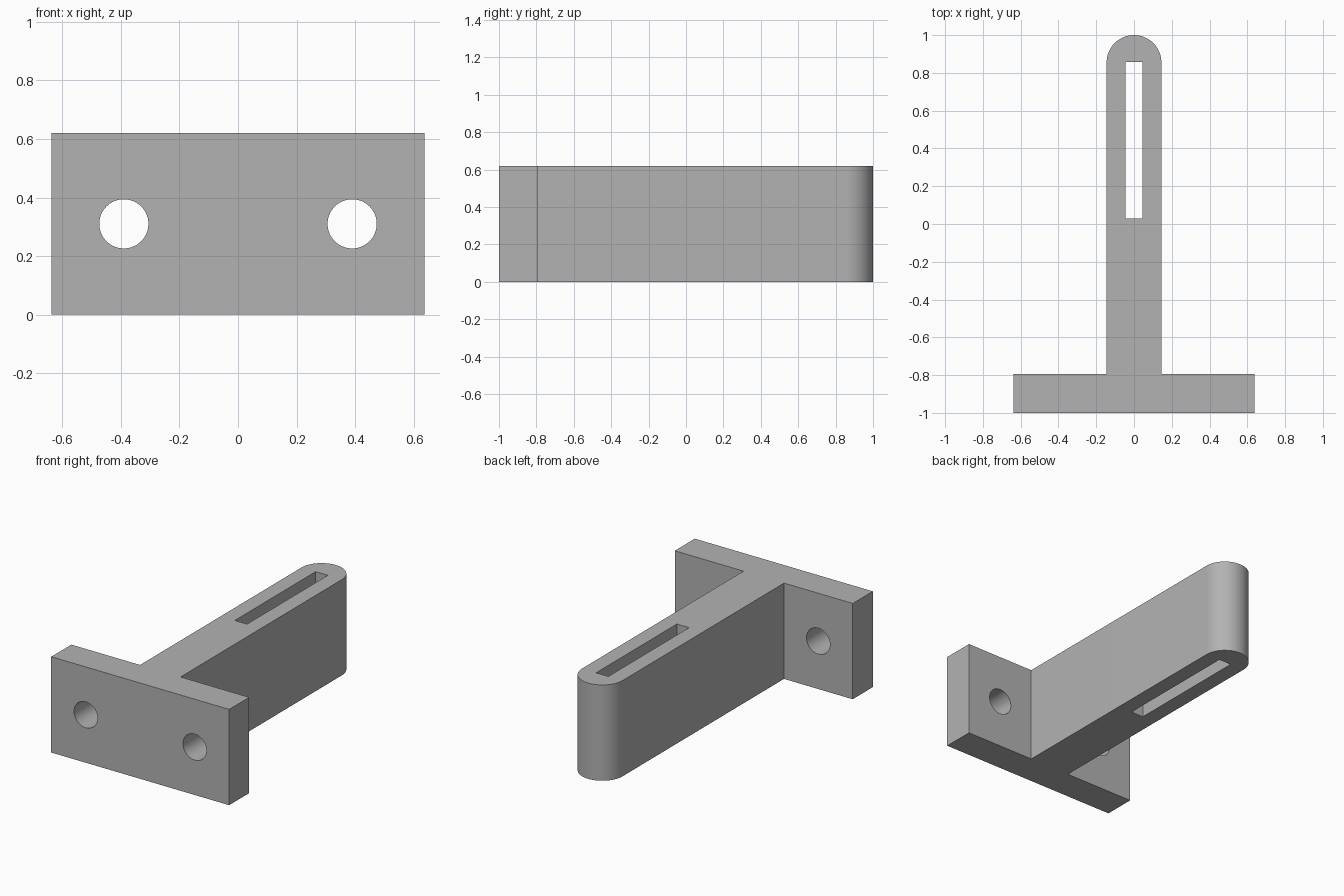
import bpy, bmesh, math
from mathutils import Matrix

cube = bpy.data.objects.get("Cube")
if cube:
    bpy.data.objects.remove(cube, do_unlink=True)

HEIGHT = 0.62
PLATE_HALF, PLATE_BACK = 0.637, -0.795
ARM_HALF = 0.145

grey = bpy.data.materials.new("plain grey")
grey.use_nodes = True
colour = (0.45, 0.45, 0.45, 1)
grey.diffuse_color = colour
grey.node_tree.nodes["Principled BSDF"].inputs["Base Color"].default_value = colour


def add_object(name, bm):
    bmesh.ops.recalc_face_normals(bm, faces=bm.faces)
    mesh = bpy.data.meshes.new(name)
    bm.to_mesh(mesh)
    bm.free()
    mesh.materials.append(grey)
    obj = bpy.data.objects.new(name, mesh)
    bpy.context.collection.objects.link(obj)
    return obj


def extruded(name, outline, bottom, top):
    bm = bmesh.new()
    face = bm.faces.new([bm.verts.new((x, y, bottom)) for x, y in outline])
    grown = bmesh.ops.extrude_face_region(bm, geom=[face])["geom"]
    verts = [v for v in grown if isinstance(v, bmesh.types.BMVert)]
    bmesh.ops.translate(bm, verts=verts, vec=(0, 0, top - bottom))
    return add_object(name, bm)


def cut(target, cutter):
    mod = target.modifiers.new("cut", 'BOOLEAN')
    mod.operation = 'DIFFERENCE'
    mod.solver = 'EXACT'
    mod.object = cutter
    bpy.ops.object.modifier_apply(modifier=mod.name)
    bpy.data.objects.remove(cutter, do_unlink=True)


# T-shaped bracket: mounting plate and arm with a rounded end
SEGMENTS = 48
arc = [(ARM_HALF * math.cos(math.pi * i / SEGMENTS),
        1 - ARM_HALF + ARM_HALF * math.sin(math.pi * i / SEGMENTS))
       for i in range(SEGMENTS + 1)]
outline = [(-ARM_HALF, PLATE_BACK), (-PLATE_HALF, PLATE_BACK), (-PLATE_HALF, -1),
           (PLATE_HALF, -1), (PLATE_HALF, PLATE_BACK), (ARM_HALF, PLATE_BACK)] + arc
bracket = extruded("slotted_bracket", outline, 0, HEIGHT)
bpy.context.view_layer.objects.active = bracket
bracket.select_set(True)

# Long slot through the arm
slot = [(-0.044, 0.03), (0.044, 0.03), (0.044, 0.857), (-0.044, 0.857)]
cut(bracket, extruded("slot_cutter", slot, -0.1, HEIGHT + 0.1))

# Round screw holes through the plate
for side in (-1, 1):
    bm = bmesh.new()
    place = Matrix.Translation((side * 0.39, -0.9, HEIGHT / 2)) @ Matrix.Rotation(math.pi / 2, 4, 'X')
    bmesh.ops.create_cone(bm, cap_ends=True, segments=64, radius1=0.084,
                          radius2=0.084, depth=0.5, matrix=place)
    cut(bracket, add_object("hole_cutter", bm))

bpy.ops.object.shade_smooth_by_angle(angle=math.radians(30))
